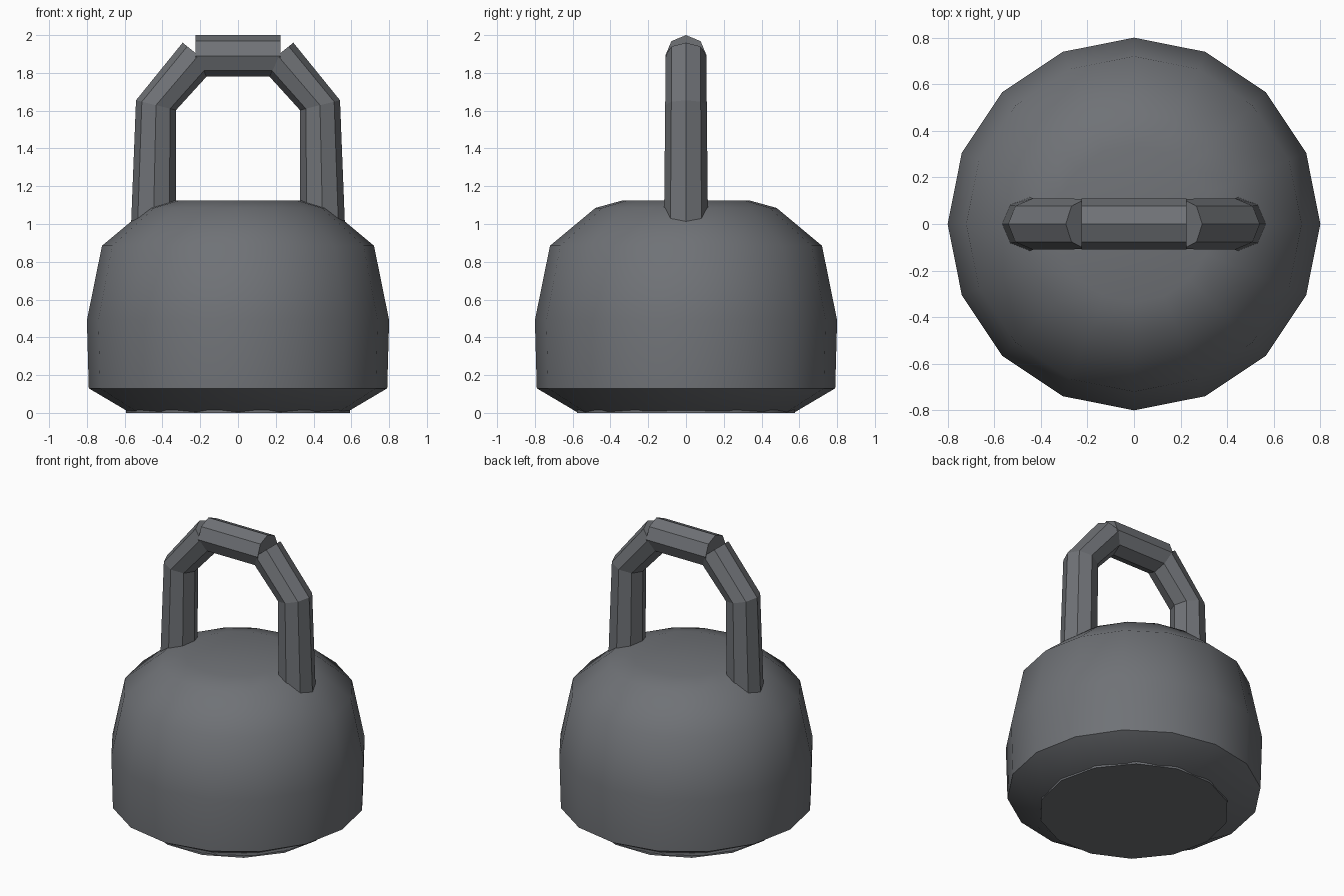
import bpy
import math

if "Cube" in bpy.data.objects:
    bpy.data.objects.remove(bpy.data.objects["Cube"], do_unlink=True)

iron = bpy.data.materials.new("dark_grey_iron")
iron.use_nodes = True
GREY = (0.16, 0.168, 0.182, 1)
iron.diffuse_color = GREY
iron.node_tree.nodes["Principled BSDF"].inputs["Base Color"].default_value = GREY


def loft(name, rings, smooth_angle=None):
    """Skin a list of equal-length vertex rings and cap both ends."""
    n = len(rings[0])
    verts = [v for ring in rings for v in ring]
    faces = [(a * n + i, a * n + (i + 1) % n, (a + 1) * n + (i + 1) % n, (a + 1) * n + i)
             for a in range(len(rings) - 1) for i in range(n)]
    faces.append(tuple(reversed(range(n))))
    faces.append(tuple(range(len(verts) - n, len(verts))))
    mesh = bpy.data.meshes.new(name)
    mesh.from_pydata(verts, [], faces)
    mesh.materials.append(iron)
    obj = bpy.data.objects.new(name, mesh)
    bpy.context.collection.objects.link(obj)
    bpy.ops.object.select_all(action='DESELECT')
    obj.select_set(True)
    bpy.context.view_layer.objects.active = obj
    bpy.ops.object.mode_set(mode='EDIT')
    bpy.ops.mesh.select_all(action='SELECT')
    bpy.ops.mesh.normals_make_consistent(inside=False)
    bpy.ops.object.mode_set(mode='OBJECT')
    if smooth_angle:
        bpy.ops.object.shade_smooth_by_angle(angle=math.radians(smooth_angle))
    return obj


def circle(radius, z, sides):
    steps = [math.tau * i / sides for i in range(sides)]
    return [(radius * math.cos(t), radius * math.sin(t), z) for t in steps]


def handle_ring(outer, inner, depth):
    """Octagon spanning two points in the xz plane, with a half depth in y."""
    ring = []
    for i in range(8):
        t = math.tau * i / 8
        w = (1 + math.cos(t)) / 2
        ring.append((inner[0] + (outer[0] - inner[0]) * w, depth * math.sin(t),
                     inner[1] + (outer[1] - inner[1]) * w))
    return ring


# Rounded weight body
profile = [(0.58, 0.006), (0.79, 0.13), (0.80, 0.49), (0.72, 0.885),
           (0.48, 1.085), (0.335, 1.125)]
loft("body", [circle(r, z, 16) for r, z in profile], 45)

# Flat base disc
loft("base_disc", [circle(0.592, 0, 14), circle(0.592, 0.014, 14)], 45)

# Horizontal grip bar
loft("grip_bar", [handle_ring((x, 2.0), (x, 1.78), 0.11) for x in (-0.225, 0.225)])

# Bent side arms, rising from inside the body to the grip
for side, label in ((1, "left"), (-1, "right")):
    path = [((0.568, 0.95), (0.33, 0.95), 0.117),
            ((0.54, 1.655), (0.328, 1.603), 0.11),
            ((0.293, 1.96), (0.126, 1.825), 0.108)]
    loft(label + "_handle_arm",
         [handle_ring((o[0] * side, o[1]), (i[0] * side, i[1]), d) for o, i, d in path])
